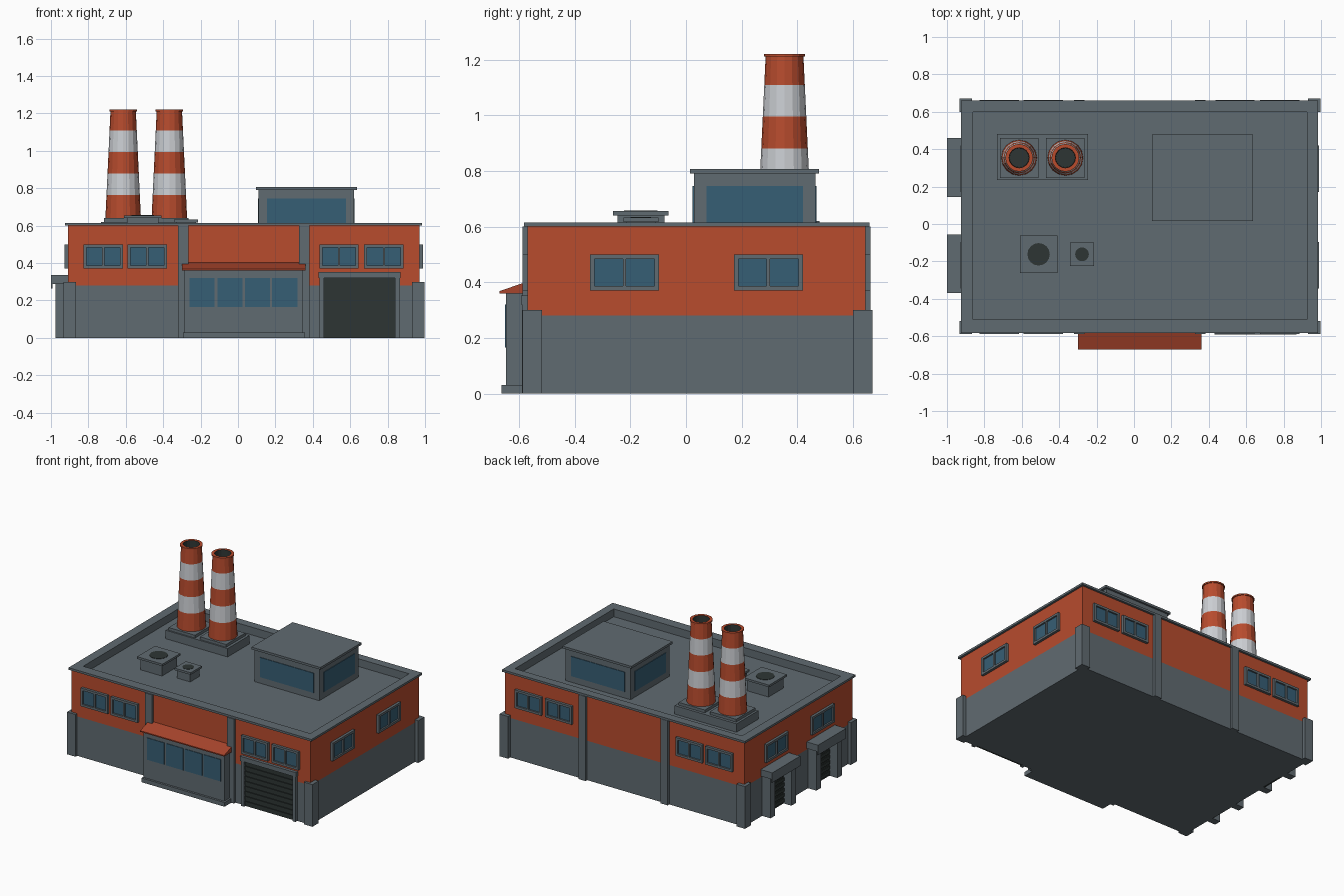
import bpy, bmesh, math

if "Cube" in bpy.data.objects:
    bpy.data.objects.remove(bpy.data.objects["Cube"])


def material(name, r, g, b):
    m = bpy.data.materials.new(name)
    m.diffuse_color = (r, g, b, 1)
    m.use_nodes = True
    m.node_tree.nodes["Principled BSDF"].inputs["Base Color"].default_value = m.diffuse_color
    return m


GRAY = material("concrete gray", 0.118, 0.147, 0.165)
ORANGE = material("brick orange", 0.48, 0.072, 0.027)
AWNING = material("awning red", 0.39, 0.058, 0.025)
WHITE = material("stripe white", 0.60, 0.62, 0.65)
GLASS = material("window blue", 0.037, 0.112, 0.178)
DARK = material("opening dark", 0.027, 0.036, 0.034)

# main wall planes and levels
X0, X1, Y0, Y1 = -0.91, 0.97, -0.57, 0.645
BASE, TOP, ROOF = 0.28, 0.60, 0.56


def finish(name, bm, mats):
    bmesh.ops.recalc_face_normals(bm, faces=bm.faces)
    mesh = bpy.data.meshes.new(name)
    bm.to_mesh(mesh)
    bm.free()
    for m in mats:
        mesh.materials.append(m)
    ob = bpy.data.objects.new(name, mesh)
    bpy.context.collection.objects.link(ob)
    return ob


def boxes(name, mat, *specs):
    """One object made of boxes (x0, x1, y0, y1, z0, z1)."""
    bm = bmesh.new()
    for a, b, c, d, e, f in specs:
        vs = bmesh.ops.create_cube(bm, size=1)["verts"]
        for v in vs:
            v.co = ((a + b) / 2 + v.co.x * (b - a), (c + d) / 2 + v.co.y * (d - c),
                    (e + f) / 2 + v.co.z * (f - e))
    return finish(name, bm, [mat])


def on_wall(side, u0, u1, z0, z1, d0, d1, rect=(X0, X1, Y0, Y1)):
    """Box spec lying on a wall, reaching from depth d0 to d1 outward."""
    a, b, c, d = rect
    return {"front": (u0, u1, c - d1, c - d0, z0, z1),
            "back": (u0, u1, d + d0, d + d1, z0, z1),
            "right": (b + d0, b + d1, u0, u1, z0, z1),
            "left": (a - d1, a - d0, u0, u1, z0, z1)}[side]


def ring(name, outer, inner, z0, z1, mats):
    """Rectangular ring; faces on the inner side take the second material."""
    bm = bmesh.new()

    def loop(r, z):
        return [bm.verts.new(p) for p in ((r[0], r[2], z), (r[1], r[2], z), (r[1], r[3], z), (r[0], r[3], z))]
    loops = [loop(outer, z0), loop(outer, z1), loop(inner, z1), loop(inner, z0)]
    for k in range(4):
        p, q = loops[k], loops[(k + 1) % 4]
        for i in range(4):
            j = (i + 1) % 4
            f = bm.faces.new((p[i], p[j], q[j], q[i]))
            f.material_index = 1 if k == 2 else 0
    return finish(name, bm, mats)


def lathe(name, center, profile, mats, rule, n=16):
    """Revolved profile of (radius, z); rule gives the material of each band."""
    bm = bmesh.new()
    rows = [[bm.verts.new((center[0] + r * math.cos(2 * math.pi * i / n),
                           center[1] + r * math.sin(2 * math.pi * i / n), z))
             for i in range(n)] for r, z in profile]
    for k in range(len(rows) - 1):
        for i in range(n):
            j = (i + 1) % n
            f = bm.faces.new((rows[k][i], rows[k][j], rows[k + 1][j], rows[k + 1][i]))
            f.material_index = rule(k)
    bm.faces.new(rows[0])
    bm.faces.new(rows[-1]).material_index = rule(len(rows) - 2)
    return finish(name, bm, mats)


# walls, roof and coping
boxes("lower_wall", GRAY, (X0, X1, Y0, Y1, 0, BASE))
INNER = (-0.86, 0.925, -0.51, 0.60)
ring("upper_wall", (X0, X1, Y0, Y1), INNER, BASE, TOP, [ORANGE, GRAY])
boxes("roof_deck", GRAY, (*INNER, ROOF - 0.03, ROOF))
ring("roof_coping", (-0.925, 0.985, -0.582, 0.66), INNER, TOP, 0.615, [GRAY, GRAY])

# corner piers and wall columns
boxes("corner_piers", GRAY, *[(x, x + 0.067, y, y + 0.07, 0, 0.30)
                              for x in (-0.933, 0.93) for y in (-0.588, 0.60)])
boxes("wall_columns", GRAY, *[on_wall(s, u, u + 0.056, 0, TOP, -0.01, 0.018)
                              for s in ("front", "back") for u in (-0.32, 0.325)])


# framed double windows
def window(side, u0, u1, z0=0.37, z1=0.50):
    t, mid = 0.016, (u0 + u1) / 2
    bars = [(u0, u1, z0, z0 + t), (u0, u1, z1 - t, z1), (u0, u0 + t, z0 + t, z1 - t),
            (u1 - t, u1, z0 + t, z1 - t), (mid - 0.006, mid + 0.006, z0 + t, z1 - t)]
    boxes("window_frame_" + side, GRAY, *[on_wall(side, *b, -0.005, 0.018) for b in bars])
    boxes("window_glass_" + side, GLASS,
          on_wall(side, u0 + t, u1 - t, z0 + t, z1 - t, -0.002, 0.007))


for side in ("front", "back"):
    for u in (-0.825, -0.59, 0.435, 0.675):
        window(side, u, u + 0.21)
for side in ("left", "right"):
    for u in (-0.345, 0.172):
        window(side, u, u + 0.248)

# front entrance bay with awning
boxes("entrance_bay", GRAY, (-0.29, 0.345, -0.647, Y0, 0, 0.362))
boxes("entrance_step", GRAY, (-0.295, 0.358, -0.662, Y0, 0, 0.03))
boxes("entrance_windows", GLASS, *[(x, x + 0.135, -0.651, -0.645, 0.165, 0.32)
                                   for x in (-0.26, -0.11, 0.037, 0.183)])
bm = bmesh.new()
rows = [[bm.verts.new((x, y, z)) for y, z in
         ((-0.67, 0.36), (-0.67, 0.368), (-0.57, 0.402), (-0.57, 0.36))] for x in (-0.30, 0.36)]
bm.faces.new(rows[0])
bm.faces.new(rows[1])
for i in range(4):
    j = (i + 1) % 4
    bm.faces.new((rows[0][i], rows[0][j], rows[1][j], rows[1][i]))
finish("entrance_awning", bm, [AWNING])


# roller doors: dark panel with slats
def roller_door(side, u0, u1, top, n):
    boxes("roller_door_" + side, DARK, on_wall(side, u0, u1, 0, top, -0.01, 0.004))
    h = top / n
    boxes("door_slats_" + side, DARK, *[on_wall(side, u0, u1, i * h + h * 0.35, (i + 1) * h, 0, 0.01)
                                        for i in range(n)])


roller_door("front", 0.46, 0.84, 0.32, 9)
boxes("garage_frame", GRAY,
      on_wall("front", 0.435, 0.46, 0, 0.32, 0, 0.02), on_wall("front", 0.84, 0.865, 0, 0.32, 0, 0.02),
      on_wall("front", 0.43, 0.87, 0.32, 0.352, 0, 0.022))

# loading doors on the left side, with posts and canopy
for u0, u1 in ((-0.37, -0.055), (0.145, 0.46)):
    roller_door("left", u0 + 0.065, u1 - 0.065, 0.26, 7)
    boxes("loading_posts", GRAY, *[on_wall("left", u, u + 0.05, 0, 0.29, 0, 0.066)
                                   for u in (u0 + 0.015, u1 - 0.065)])
    boxes("loading_canopy", GRAY, on_wall("left", u0, u1, 0.288, 0.335, 0, 0.09),
          on_wall("left", u0, u1, 0.265, 0.288, 0.082, 0.09))

# rooftop control room
ROOM = (0.11, 0.62, 0.028, 0.465)
boxes("control_room", GRAY, (*ROOM, ROOF, 0.79))
boxes("control_room_roof", GRAY, (0.095, 0.637, 0.015, 0.478, 0.79, 0.806))
boxes("control_room_glass", GLASS,
      *[on_wall(s, 0.155, 0.577, 0.605, 0.745, -0.003, 0.004, ROOM) for s in ("front", "back")],
      *[on_wall(s, 0.073, 0.42, 0.605, 0.745, -0.003, 0.004, ROOM) for s in ("left", "right")])

# chimneys on a stepped plinth
boxes("chimney_plinth", GRAY, (-0.733, -0.246, 0.235, 0.48, ROOF, 0.62))
boxes("chimney_feet", GRAY, (-0.717, -0.51, 0.245, 0.46, 0.62, 0.64),
      (-0.47, -0.265, 0.245, 0.46, 0.62, 0.64))
levels = (0.64, 0.765, 0.88, 0.995, 1.108, 1.21)
shaft = [(0.095 - 0.027 * (z - 0.64) / 0.57, z) for z in levels]
shaft += [(0.074, 1.21), (0.074, 1.22), (0.054, 1.22), (0.052, 1.17)]
for x in (-0.614, -0.367):
    lathe("chimney", (x, 0.354), shaft, [ORANGE, WHITE, DARK],
          lambda k: 1 if k in (1, 3) else 2 if k == 8 else 0)

# roof vents
for name, x, y, half, top, r in (("large_vent", -0.51, -0.162, 0.1, 0.655, 0.06),
                                 ("small_vent", -0.278, -0.162, 0.063, 0.632, 0.037)):
    b = half * 0.84
    boxes(name + "_body", GRAY, (x - b, x + b, y - b, y + b, ROOF, top - 0.015))
    boxes(name + "_cap", GRAY, (x - half, x + half, y - half, y + half, top - 0.015, top))
    lathe(name + "_opening", (x, y), [(r, top - 0.005), (r, top + 0.002)], [DARK], lambda k: 0)
